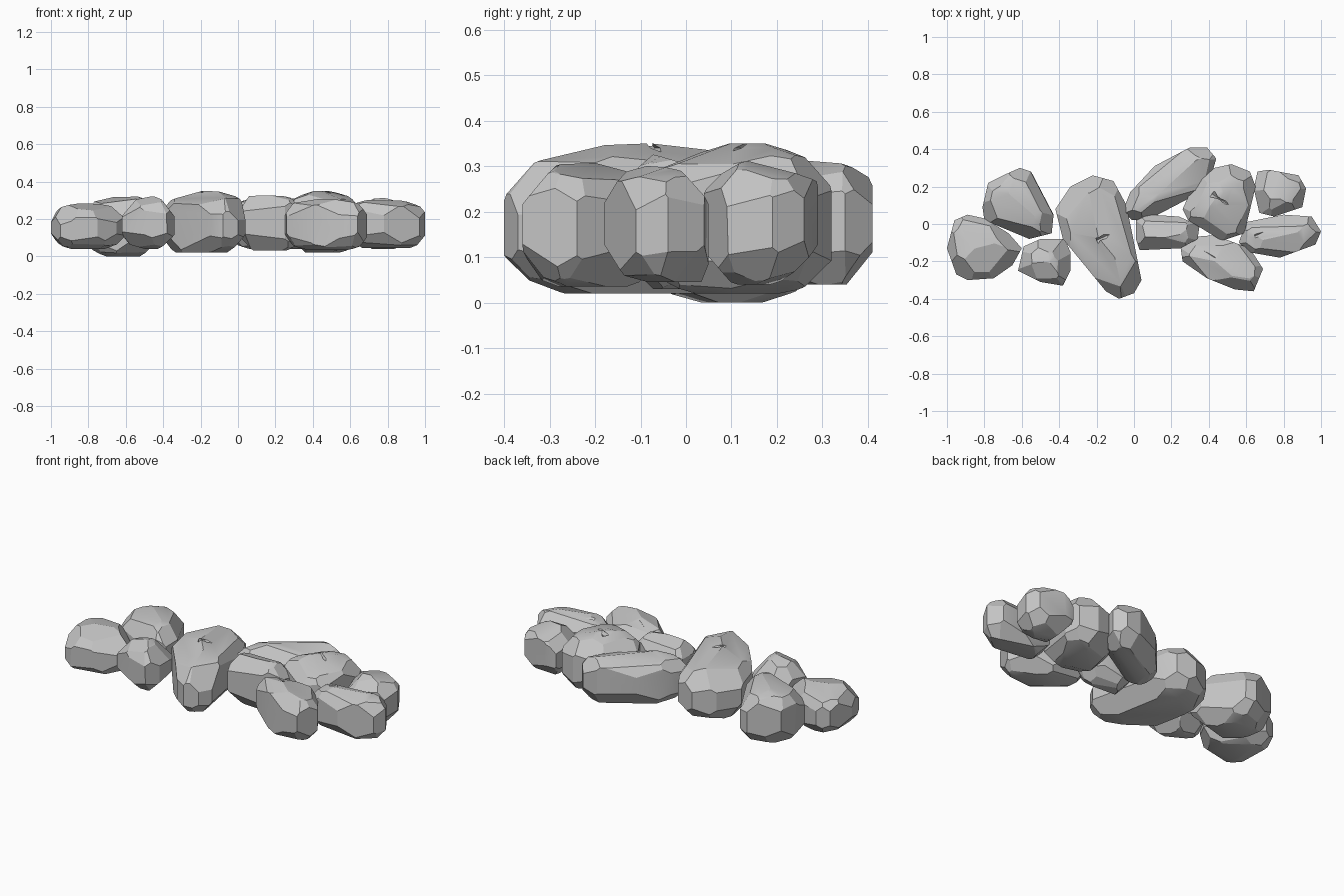
import bpy
import bmesh
import random
from math import cos, sin, tau, radians
from mathutils import Vector

random.seed(5)

default_cube = bpy.data.objects.get("Cube")
if default_cube:
    bpy.data.objects.remove(default_cube, do_unlink=True)

# Single stone colour
stone = bpy.data.materials.new("grey_stone")
stone.use_nodes = True
stone_colour = (0.56, 0.56, 0.56, 1)
stone.diffuse_color = stone_colour
stone.node_tree.nodes["Principled BSDF"].inputs["Base Color"].default_value = stone_colour


def chip(bm, point, normal):
    """Slice a flat facet off a convex solid and close the hole."""
    geom = bm.verts[:] + bm.edges[:] + bm.faces[:]
    bmesh.ops.bisect_plane(bm, geom=geom, dist=1e-5, plane_co=point,
                           plane_no=normal, clear_outer=True)
    rim = [e for e in bm.edges if e.is_boundary]
    if rim:
        bmesh.ops.contextual_create(bm, geom=rim)


def chip_ring(bm, outline, level, depth, side, count, elevation):
    """Chip facets all round the top (side 1) or bottom (side -1) rim."""
    start = random.uniform(0, tau)
    for i in range(count):
        angle = start + tau * (i + random.uniform(-0.2, 0.2)) / count
        flat = Vector((cos(angle), sin(angle), 0))
        tilt = radians(elevation + random.uniform(-6, 6))
        normal = flat * cos(tilt) + Vector((0, 0, side * sin(tilt)))
        corner = max(outline, key=flat.dot).copy()
        corner.z = level - side * depth * random.uniform(0.8, 1.15)
        chip(bm, corner, normal)


def crack(rock, x, y, z, angle, length):
    """Cut a thin tapering gash into the top of a rock."""
    bpy.ops.mesh.primitive_cone_add(vertices=4, radius1=0.02, depth=length,
                                    location=(x, y, z),
                                    rotation=(radians(90), 0, angle))
    cutter = bpy.context.object
    cutter.name = "crack_cutter"
    cutter.hide_render = True
    cut = rock.modifiers.new("crack", "BOOLEAN")
    cut.operation = "DIFFERENCE"
    cut.solver = "EXACT"
    cut.object = cutter
    bpy.context.view_layer.objects.active = rock
    bpy.ops.object.modifier_apply(modifier=cut.name)
    bpy.data.objects.remove(cutter, do_unlink=True)


def boulder(name, low, high, plan, wear=1.0, gash=None):
    """Extrude a plan outline into a block, then chip it into a boulder."""
    outline = [Vector((x, y, 0)) for x, y in plan]
    height = high - low
    bm = bmesh.new()
    for p in outline:
        for z in (low, high):
            bm.verts.new((p.x, p.y, z))
    hull = bmesh.ops.convex_hull(bm, input=bm.verts[:])
    loose = {v for v in hull["geom_interior"] if v.is_valid}
    bmesh.ops.delete(bm, geom=list(loose), context="VERTS")
    bmesh.ops.dissolve_limit(bm, angle_limit=radians(2),
                             verts=bm.verts[:], edges=bm.edges[:])
    # Steep shoulder facets, then shallow crown and base facets
    worn = height * wear
    chip_ring(bm, outline, high, worn * 0.35, 1, 8, 37)
    chip_ring(bm, outline, high, worn * 0.18, 1, 6, 70)
    chip_ring(bm, outline, low, height * 0.3, -1, 8, 40)
    chip_ring(bm, outline, low, height * 0.13, -1, 6, 68)
    bmesh.ops.remove_doubles(bm, verts=bm.verts[:], dist=0.006)
    bmesh.ops.recalc_face_normals(bm, faces=bm.faces[:])
    mesh = bpy.data.meshes.new(name)
    bm.to_mesh(mesh)
    bm.free()
    mesh.materials.append(stone)
    rock = bpy.data.objects.new(name, mesh)
    bpy.context.collection.objects.link(rock)
    if gash:
        x, y, angle, length = gash
        crack(rock, x, y, high - 0.01, angle, length)
    bpy.ops.object.select_all(action="DESELECT")
    rock.select_set(True)
    bpy.context.view_layer.objects.active = rock
    bpy.ops.object.shade_smooth_by_angle(angle=radians(22))


# Cluster on the right-hand end
boulder("end_boulder", 0.04, 0.305, [
    (-1, -.13), (-.96, .02), (-.89, .05), (-.8, .03), (-.67, -.05),
    (-.6, -.13), (-.65, -.22), (-.75, -.29), (-.89, -.3), (-.95, -.27)],
    wear=1.3)
boulder("rear_boulder", 0, 0.335, [
    (-.81, .09), (-.78, .22), (-.7, .26), (-.61, .3), (-.55, .28),
    (-.43, .05), (-.44, -.05), (-.56, -.08), (-.8, .02)],
    gash=(-.52, .09, 0.6, .12))
boulder("small_front_boulder", 0.04, 0.32, [
    (-.62, -.25), (-.59, -.12), (-.5, -.08), (-.37, -.08),
    (-.34, -.15), (-.34, -.25), (-.38, -.33), (-.5, -.31)], wear=1.1)

# Large middle slab
boulder("middle_boulder", 0.02, 0.35, [
    (-.42, .08), (-.34, .2), (-.22, .26), (-.11, .23), (-.04, .1),
    (.04, -.3), (0, -.37), (-.08, -.4), (-.15, -.36), (-.38, -.08)],
    wear=1.2, gash=(-.14, -.06, 2, .13))

# Cluster on the left-hand end
boulder("long_rear_boulder", 0.04, 0.32, [
    (-.06, .07), (-.02, .17), (.11, .31), (.3, .41), (.39, .41),
    (.44, .35), (.42, .28), (.3, .14), (.09, .03), (-.01, .02)])
boulder("inner_boulder", 0.03, 0.345, [
    (.01, -.08), (.01, .02), (.08, .05), (.24, .04),
    (.35, -.01), (.34, -.08), (.25, -.13), (.03, -.14)])
boulder("centre_boulder", 0.02, 0.35, [
    (.26, .08), (.31, .19), (.43, .3), (.52, .32), (.62, .28),
    (.65, .2), (.59, -.05), (.47, -.09), (.29, .02)],
    gash=(.48, .12, 1, .15))
boulder("outer_rear_boulder", 0.04, 0.32, [
    (.64, .19), (.66, .28), (.72, .29), (.88, .26),
    (.92, .19), (.9, .09), (.75, .04), (.67, .06)])
boulder("outer_boulder", 0.045, 0.31, [
    (.56, -.1), (.6, .01), (.8, .05), (.95, .04),
    (1, -.04), (.97, -.11), (.78, -.18), (.61, -.15)],
    gash=(.7, -.04, 2, .12))
boulder("front_boulder", 0.035, 0.31, [
    (.25, -.13), (.3, -.07), (.43, -.06), (.62, -.13),
    (.69, -.24), (.64, -.36), (.54, -.35), (.39, -.29), (.26, -.2)],
    gash=(.4, -.16, 1, .12))
